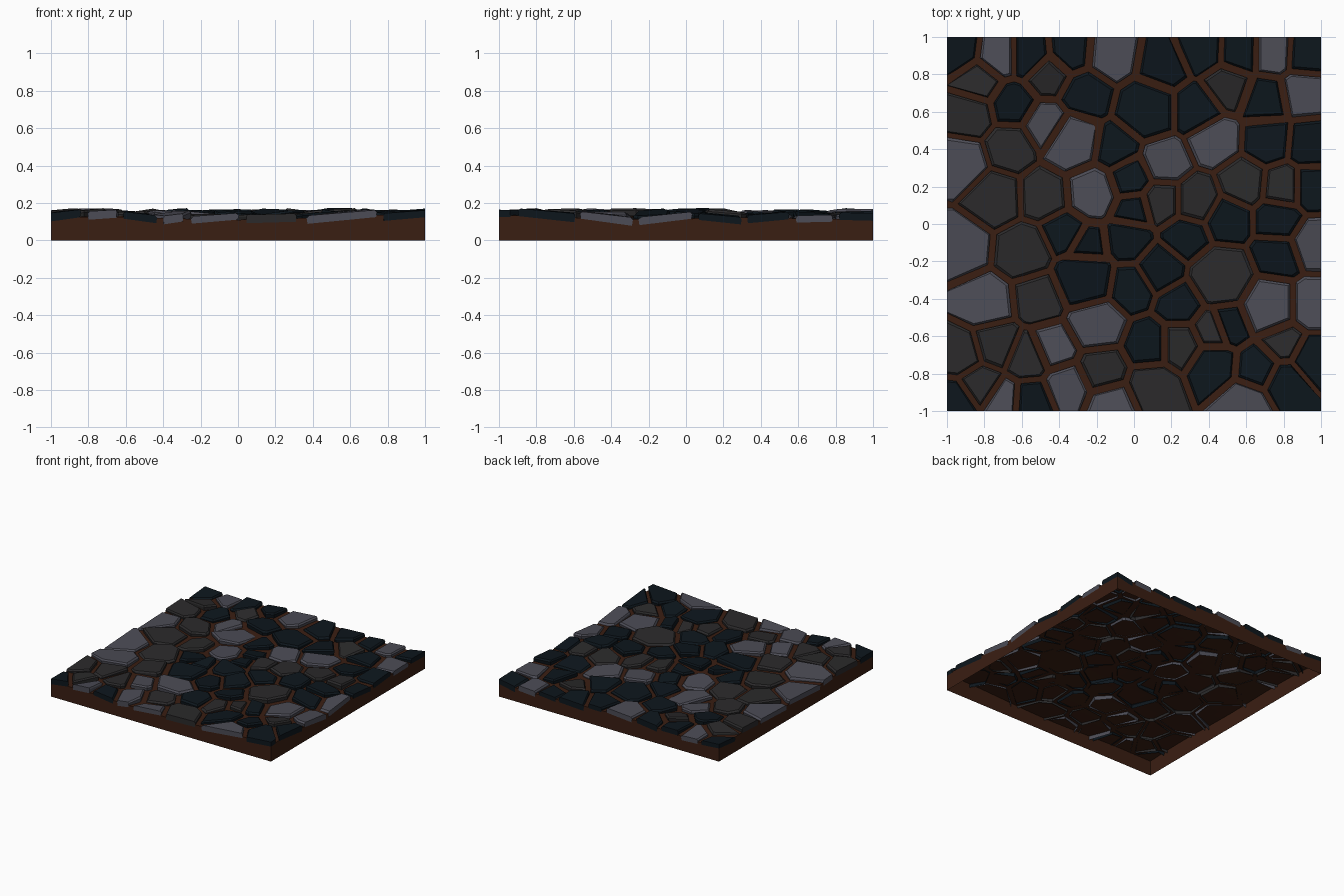
import bpy, bmesh, random, math
from mathutils import Vector

if "Cube" in bpy.data.objects:
    bpy.data.objects.remove(bpy.data.objects["Cube"])

random.seed(7)

# stone centres grouped by colour
LIGHT = [(-.72,.9),(-.12,.9),(-.92,.33),(-.47,.53),(-.33,.44),(-.22,.18),(.16,.33),(.43,.45),
         (.91,.7),(-.93,-.12),(-.79,-.43),(-.2,-.53),(.72,-.44),(.96,-.1),(.95,-.44),(-.43,-.66),
         (-.7,-.94),(-.36,-.87),(-.12,-.97),(.6,-.96),(.74,.93)]
GREY = [(-.88,.59),(-.66,.41),(-.46,.8),(-.48,.16),(-.58,-.15),(-.5,-.4),(.47,-.29),(.42,-.56),
        (.8,-.64),(-.92,-.7),(-.74,-.65),(-.57,-.72),(-.82,-.86),(-.17,-.78),(.1,-.87),(.25,-.64),
        (.59,.22),(.33,.12),(.15,.12),(.5,.73),(-.74,.15),(.8,.2),(-.83,.76)]
DARK = [(-.95,.93),(-.56,.9),(-.35,.92),(.16,.85),(-.26,.69),(.07,.61),(.34,.61),(-.65,.64),
        (-.1,.4),(-.02,.25),(.36,.94),(.93,.92),(.57,.93),(.7,.66),(.72,.44),(.94,.42),(.5,.02),
        (.77,.02),(.76,-.17),(.28,-.07),(.14,-.24),(-.03,-.09),(-.26,-.3),(-.02,-.34),(.25,-.43),
        (.08,-.64),(.5,-.53),(.42,-.75),(.67,-.77),(.81,-.84),(.95,-.72),(-.37,-.05),(-.25,-.12),
        (-.95,-.95),(-.55,-.95),(.95,.2),(0,.08)]
SEEDS = [Vector(p) for p in LIGHT + GREY + DARK]
# stones that push their neighbours back (positive) or give way (negative)
WEIGHT = {(.47,-.29): .05, (-.33,.44): .04, (.72,-.44): .04, (-.26,-.3): .04, (.07,.61): .03,
          (-.22,.18): .02, (-.25,-.12): -.02, (-.37,-.05): -.02, (0,.08): -.02, (-.2,-.53): .02}
PUSH = [WEIGHT.get(p, 0) for p in LIGHT + GREY + DARK]


def material(name, rgb):
    m = bpy.data.materials.new(name)
    m.diffuse_color = (*rgb, 1)
    m.use_nodes = True
    m.node_tree.nodes["Principled BSDF"].inputs["Base Color"].default_value = m.diffuse_color
    return m


def finish(bm, name, mat):
    me = bpy.data.meshes.new(name)
    bm.to_mesh(me)
    bm.free()
    me.materials.append(mat)
    bpy.context.collection.objects.link(bpy.data.objects.new(name, me))


def ground(x, y):
    return .122 + .008 * math.sin(4.3 * x + 2 * y) + .007 * math.cos(5 * y - 2.6 * x + 1)


def clip(poly, n, d):
    # keep the part of a convex polygon where p.n <= d
    out = []
    for a, b in zip(poly, poly[1:] + poly[:1]):
        da, db = a.dot(n) - d, b.dot(n) - d
        if da <= 0:
            out.append(a)
        if da * db < 0:
            out.append(a.lerp(b, da / (da - db)))
    return out


def cell(s, push, gap):
    # voronoi cell of a centre, shrunk away from its neighbours only
    poly = [Vector(p) for p in ((-1, -1), (1, -1), (1, 1), (-1, 1))]
    for o, w in zip(SEEDS, PUSH):
        if o != s:
            n = (o - s).normalized()
            poly = clip(poly, n, n.dot((s + o) / 2) + (push - w) / 2 - gap)
    # drop very short edges
    return [p for i, p in enumerate(poly) if (p - poly[i - 1]).length > .012]


def add_stone(bm, s, push):
    poly = cell(s, push, random.uniform(.012, .024))
    if len(poly) < 3:
        return
    c = sum(poly, Vector((0, 0))) / len(poly)
    size = max((p - c).length for p in poly)
    k = random.uniform(.008, .024) / size
    ang = random.uniform(0, 6.28)
    tilt = Vector((math.cos(ang), math.sin(ang))) * k
    base = ground(*c)
    top = base + random.uniform(.022, .032)

    def ring(inset, z, t):
        vs = []
        for p in poly:
            q = p + (c - p) * min(.3, inset / size)
            drop = 0
            # border edges stay flush with the slab sides and dip a little
            for i in (0, 1):
                if abs(p[i]) > .999:
                    q[i] = p[i]
                    drop = .006
            vs.append(bm.verts.new((*q, min(.172, z - drop + t * tilt.dot(q - c)))))
        return vs

    # open underneath: only the sides and the top are modelled
    rings = [ring(.006, base - .014, 1.2), ring(0, top - .012, 1), ring(.016, top, 1)]
    for a, b in zip(rings, rings[1:]):
        for i in range(len(a)):
            bm.faces.new((a[i - 1], a[i], b[i], b[i - 1]))
    bm.faces.new(rings[-1])


# stones, one object per colour
for name, pts, rgb in (("light_stones", LIGHT, (.072, .072, .092)),
                       ("grey_stones", GREY, (.024, .023, .024)),
                       ("dark_stones", DARK, (.004, .008, .012))):
    bm = bmesh.new()
    for p in pts:
        add_stone(bm, Vector(p), WEIGHT.get(p, 0))
    finish(bm, name, material(name, rgb))

# earth slab: wavy top sheet with side walls, open underneath
bm = bmesh.new()
bmesh.ops.create_grid(bm, x_segments=24, y_segments=24, size=.999)
for v in bm.verts:
    v.co.z = ground(v.co.x, v.co.y)
rim = [e for e in bm.edges if e.is_boundary]
ext = bmesh.ops.extrude_edge_only(bm, edges=rim)
for v in ext["geom"]:
    if isinstance(v, bmesh.types.BMVert):
        v.co.z = 0
bmesh.ops.recalc_face_normals(bm, faces=bm.faces)
finish(bm, "earth_slab", material("earth", (.042, .013, .006)))
